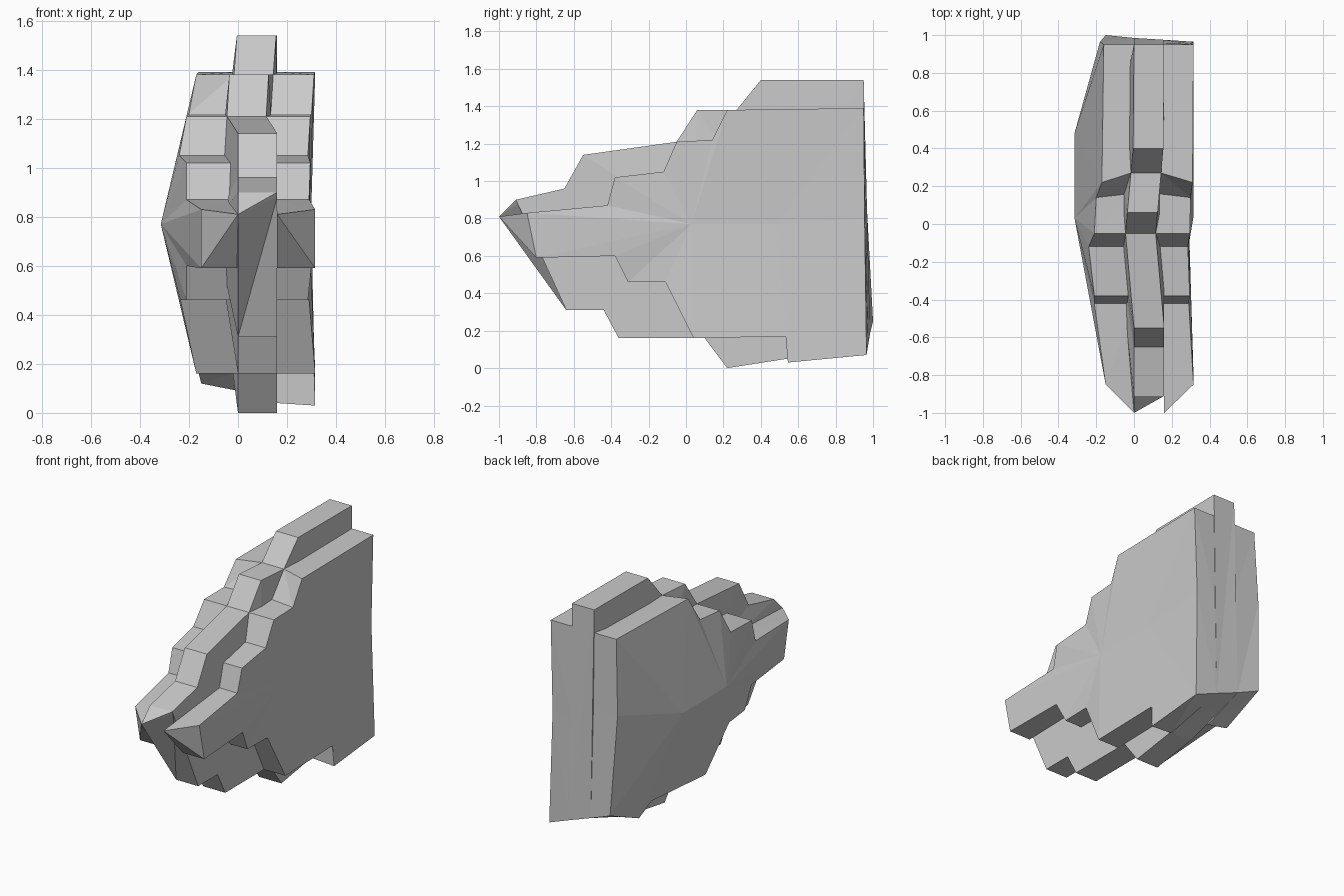
import bpy, bmesh

cube = bpy.data.objects.get("Cube")
if cube:
    bpy.data.objects.remove(cube, do_unlink=True)

stone = bpy.data.materials.new("stone_grey")
stone.use_nodes = True
GREY = (0.59, 0.59, 0.59, 1)
stone.diffuse_color = GREY
stone.node_tree.nodes["Principled BSDF"].inputs["Base Color"].default_value = GREY


def seam(x, outline):
    """Side outline at x, its upper steps swaying a little towards -x."""
    points = []
    for y, z in outline:
        side = max(0, 1 - abs(y + 0.05) / 0.5)
        height = min(1, max(0, (z - 0.8) / 0.4))
        points.append((x - 0.045 * side * height, y, z))
    return points


def shaped(xs, outline):
    """Side outline with its own x at each corner."""
    return [(x, y, z) for x, (y, z) in zip(xs, outline)]


def side_wall(bm, loop, x):
    """Fan a side wall from two hub points, which set how far it bulges."""
    front = bm.verts.new((x, .03, .77))
    back = bm.verts.new((x, .48, .77))
    for p, q in zip(loop, loop[1:] + loop[:1]):
        hub_p, hub_q = [front if v.co.y < .25 else back for v in (p, q)]
        bm.faces.new((p, q, hub_p))
        if hub_p is not hub_q:
            bm.faces.new((q, hub_q, hub_p))


def column(name, inner, inner_hub, outer, outer_hub):
    """Loft between two side outlines and close both sides."""
    bm = bmesh.new()
    a = [bm.verts.new(p) for p in inner]
    b = [bm.verts.new(p) for p in outer]
    for i in range(len(a)):
        j = (i + 1) % len(a)
        bm.faces.new((a[i], a[j], b[j]))
        bm.faces.new((a[i], b[j], b[i]))
    side_wall(bm, a, inner_hub)
    side_wall(bm, b, outer_hub)
    bmesh.ops.recalc_face_normals(bm, faces=bm.faces)
    mesh = bpy.data.meshes.new(name)
    bm.to_mesh(mesh)
    bm.free()
    mesh.materials.append(stone)
    bpy.context.collection.objects.link(bpy.data.objects.new(name, mesh))


# Stepped outline shared by both side columns, from top back round the front
STEPS = [(-.05, 1.21), (-.12, 1.05), (-.38, 1.02), (-.42, .87)]
UNDER = [(-.8, .59), (-.38, .6), (-.31, .46), (-.11, .46), (.04, .16)]
TIP = (-1, .81)
INNER = [(.95, 1.39), (.27, 1.38), (.16, 1.22)] + STEPS + [TIP] + UNDER
OUTER = [(.95, 1.39), (.22, 1.38), (.14, 1.22)] + STEPS + [(-.85, .83)] + UNDER

# Bulging column on the -x side, its foot rising towards the back
column("bulging_column",
       seam(0, INNER + [(.6, .17), (.7, .09), (.985, .19), (.96, .9)]), 0,
       shaped([-.16, -.17, -.2, -.21, -.24, -.21, -.21, -.15, -.15, -.21, -.21,
               -.235, -.17, -.17, -.15, -.15, -.18],
              OUTER + [(.6, .2), (.7, .12), (1, .25), (.965, .9)]), -.315)

# Slightly hollow column on the +x side, with a notched foot at the back
column("hollow_column",
       seam(.16, INNER + [(.54, .17), (.545, .04), (.975, .13), (.96, .8)]), .16,
       shaped([.315, .31, .3, .295, .285, .295, .29, .315, .315, .3, .285,
               .29, .315, .315, .315, .315, .298],
              OUTER + [(.54, .17), (.545, .03), (.965, .07), (.955, .8)]), .29)

# Tall middle column with the recessed slanting front and a spreading -x wall
crest = [(.95, 1.54), (.4, 1.54), (.27, 1.38), (.06, 1.38), (-.05, 1.21),
         (-.55, 1.14), (-.65, .96), (-.91, .9)]
base = [(-.64, .31), (-.44, .31), (-.36, .16), (.1, .16), (.22, 0), (.54, .05)]
column("middle_column",
       seam(.16, crest + [(-.9, .88)] + base + [(.975, .13)]), .16,
       seam(0, crest + [TIP] + base + [(.985, .19)]), -.1)
